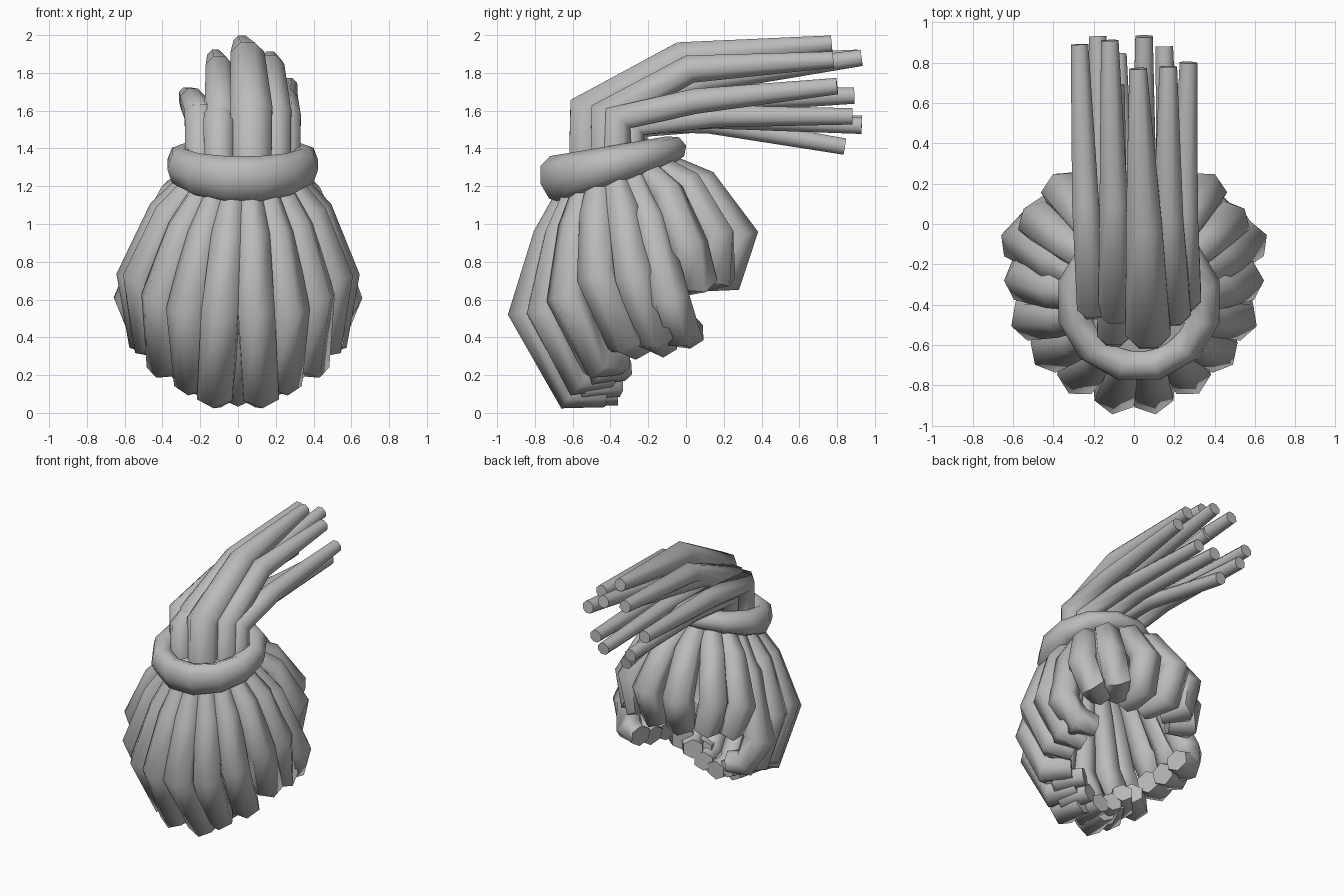
import bpy, bmesh, math
from mathutils import Vector

cube = bpy.data.objects.get("Cube")
if cube:
    bpy.data.objects.remove(cube, do_unlink=True)

grey = bpy.data.materials.new("plain grey")
grey.use_nodes = True
grey.diffuse_color = (0.5, 0.5, 0.5, 1)
grey.node_tree.nodes["Principled BSDF"].inputs["Base Color"].default_value = (0.5, 0.5, 0.5, 1)


def finish(name, bm):
    """Turn a bmesh into a smooth-shaded object with sharp edges kept."""
    bmesh.ops.recalc_face_normals(bm, faces=bm.faces)
    mesh = bpy.data.meshes.new(name)
    bm.to_mesh(mesh)
    bm.free()
    mesh.materials.append(grey)
    obj = bpy.data.objects.new(name, mesh)
    bpy.context.collection.objects.link(obj)
    bpy.ops.object.select_all(action='DESELECT')
    obj.select_set(True)
    bpy.context.view_layer.objects.active = obj
    bpy.ops.object.shade_smooth_by_angle(angle=math.radians(65))
    return obj


def strand(name, points, radii, side, sides=6, turn=0.0, widen=1.0):
    """Sweep a tapered polygon along a path; side is the constant width axis."""
    bm = bmesh.new()
    pts = [Vector(p) for p in points]
    rings = []
    for i, p in enumerate(pts):
        a = (p - pts[i - 1]).normalized() if i else Vector()
        b = (pts[i + 1] - p).normalized() if i < len(pts) - 1 else Vector()
        t = (a + b).normalized()
        across = (side - t * side.dot(t)).normalized()
        out = across.cross(t)
        ring = []
        for k in range(sides):
            ang = turn + math.tau * k / sides
            ring.append(bm.verts.new(p + radii[i] * (out * math.cos(ang)
                                                     + across * math.sin(ang) * widen)))
        rings.append(ring)
    for r0, r1 in zip(rings, rings[1:]):
        for k in range(sides):
            n = (k + 1) % sides
            bm.faces.new((r0[k], r0[n], r1[n], r1[k]))
    bm.faces.new(rings[0])
    bm.faces.new(rings[-1])
    return finish(name, bm)


# Tie band: faceted ring, lower and taller at the front
TILT = math.radians(14.5)
CENTRE = Vector((0.025, -0.385, 1.315))


def band_point(theta, radius, height=0.0):
    x, y = radius * math.sin(theta), -radius * math.cos(theta)
    return CENTRE + Vector((x, y * math.cos(TILT) - height * math.sin(TILT),
                            y * math.sin(TILT) + height * math.cos(TILT)))


bm = bmesh.new()
SEG, SIDES = 12, 8
loops = []
for i in range(SEG):
    th = math.tau * (i + 0.5) / SEG
    half = 0.1 + 0.028 * math.cos(th)
    loops.append([bm.verts.new(band_point(th, 0.325 + 0.088 * math.cos(math.tau * k / SIDES),
                                          half * math.sin(math.tau * k / SIDES)))
                  for k in range(SIDES)])
for i in range(SEG):
    a, b = loops[i], loops[(i + 1) % SEG]
    for k in range(SIDES):
        n = (k + 1) % SIDES
        bm.faces.new((a[k], a[n], b[n], b[k]))
finish("tie_band", bm)

# Core filling the inside of the band
strand("band_core", [band_point(0, 0, -0.12), band_point(0, 0, 0.05)], [0.27, 0.25],
       Vector((1, 0, 0)), 12)

# Skirt strands on the left half, front to back: bulge, knee, tip
skirt = [
    ((0.09, -0.84, 0.53), (0.12, -0.61, 0.11), (0.09, -0.43, 0.11)),
    ((0.27, -0.75, 0.54), (0.24, -0.57, 0.18), (0.16, -0.41, 0.20)),
    ((0.41, -0.63, 0.61), (0.39, -0.47, 0.27), (0.27, -0.35, 0.28)),
    ((0.51, -0.47, 0.72), (0.48, -0.32, 0.39), (0.34, -0.26, 0.36)),
    ((0.54, -0.28, 0.72), (0.50, -0.16, 0.41), (0.36, -0.12, 0.37)),
    ((0.56, -0.09, 0.60), (0.49, -0.02, 0.43), (0.37, 0.02, 0.42)),
    ((0.47, 0.01, 0.88), (0.42, 0.06, 0.71), (0.30, 0.00, 0.70)),
    ((0.35, 0.16, 0.94), (0.30, 0.17, 0.74), (0.20, 0.05, 0.72)),
    ((0.13, 0.28, 0.94), (0.11, 0.22, 0.73), (0.08, 0.02, 0.72)),
]
# Full circle of paths: left half going back, then the mirrored right half
circle = [[Vector(p) for p in row] for row in skirt]
circle += [[p * Vector((-1, 1, 1)) for p in row] for row in reversed(circle)]


def skirt_strand(name, theta, path, inward, radii):
    """Hang a strand from the band through a bulge, knee and curled tip."""
    outward = Vector((math.sin(theta), -math.cos(theta), 0))
    b, k, t = (p - outward * inward for p in path)
    start = band_point(theta, 0.22 - inward * 0.5, -0.03)
    lift = 0.035 - 0.015 * math.cos(theta)
    shoulder = start.lerp(b, 0.46) + (outward + Vector((0, 0, 1))) * lift
    side = Vector((math.cos(theta), math.sin(theta), 0))
    strand(name, [start, shoulder, b, k, t], radii, side, widen=1.08)


for i, path in enumerate(circle):
    theta = math.radians(10 + 20 * i)
    skirt_strand(f"skirt_strand_{i + 1}", theta, path, 0.0, [0.06, 0.09, 0.105, 0.10, 0.08])

# Inner strands closing the gaps between the long front ones
for i in range(-3, 2):
    path = [p.lerp(q, 0.5) for p, q in zip(circle[i], circle[i + 1])]
    skirt_strand(f"inner_strand_{i + 4}", math.radians(20 + 20 * i), path, 0.07,
                 [0.06, 0.08, 0.09, 0.09, 0.07])

# Upper strands: root (x, y), bend (y, z), middle (x, y, z), tip (x, y, z), width
upper = [
    ((0.07, -0.515), (-0.515, 1.60), (0.05, -0.02, 1.875), (0.02, 0.77, 1.955), 0.115),
    ((-0.10, -0.53), (-0.53, 1.53), (-0.10, -0.05, 1.74), (-0.09, 0.69, 1.84), 0.085),
    ((-0.09, -0.42), (-0.42, 1.60), (-0.10, 0.10, 1.82), (-0.12, 0.91, 1.88), 0.09),
    ((0.19, -0.42), (-0.42, 1.58), (0.17, 0.02, 1.82), (0.17, 0.78, 1.87), 0.095),
    ((-0.20, -0.40), (-0.40, 1.58), (-0.24, 0.10, 1.65), (-0.27, 0.89, 1.68), 0.085),
    ((0.25, -0.36), (-0.36, 1.56), (0.25, 0.05, 1.65), (0.27, 0.80, 1.73), 0.085),
    ((0.20, -0.28), (-0.28, 1.52), (0.17, 0.15, 1.57), (0.15, 0.88, 1.57), 0.075),
    ((0.05, -0.27), (-0.27, 1.53), (0.05, 0.15, 1.56), (0.05, 0.93, 1.52), 0.07),
    ((-0.16, -0.28), (-0.28, 1.51), (-0.16, 0.15, 1.55), (-0.18, 0.93, 1.53), 0.075),
    ((-0.05, -0.25), (-0.25, 1.53), (-0.05, 0.12, 1.53), (-0.08, 0.84, 1.41), 0.065),
    ((0.03, -0.38), (-0.38, 1.60), (0.05, 0.10, 1.76), (0.05, 0.93, 1.88), 0.08),
]
for i, ((x, y), (by, bz), mid, tip, w) in enumerate(upper):
    strand(f"upper_strand_{i + 1}", [(x, y, 1.24), (x, by, bz), mid, tip],
           [w, w * 1.05, w * 0.85, 0.047], Vector((1, 0, 0)), 8, math.pi / 8)
